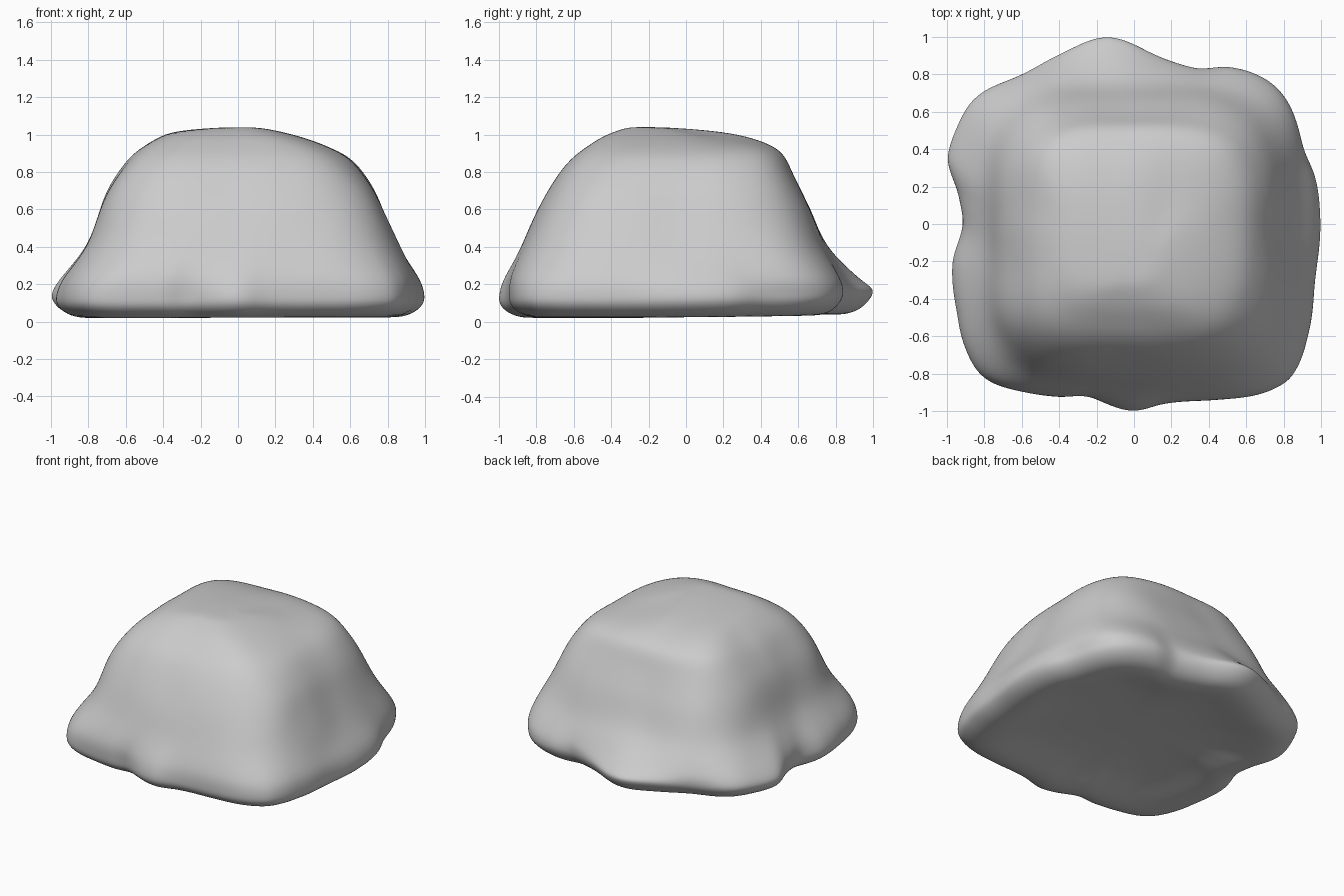
import bpy, bmesh, math
from mathutils import Vector, noise

if "Cube" in bpy.data.objects:
    bpy.data.objects.remove(bpy.data.objects["Cube"])

# Footprint of the flared foot, seen from above (x, y)
OUTLINE = [(1.0, 0), (.97, .26), (.9, .42), (.81, .67), (.7, .78), (.5, .845), (.34, .83), (.13, .9),
           (-.14, 1.005), (-.38, .92), (-.6, .8), (-.85, .68), (-.95, .52), (-1.005, .33), (-.95, .2),
           (-.915, 0), (-.975, -.2), (-.95, -.47), (-.9, -.68), (-.8, -.83), (-.58, -.9), (-.38, -.925),
           (-.27, -.91), (-.12, -.975), (0, -1.005), (.17, -.96), (.4, -.945), (.78, -.87),
           (.87, -.78), (.93, -.6), (.97, -.3)]
# Body levels: z, xmin, xmax, ymin, ymax, squareness, share of footprint
LEVELS = [(.22, -.90, .945, -.945, .83, 4.2, .62),
          (.31, -.84, .89, -.90, .78, 4, .25),
          (.40, -.795, .855, -.865, .735, 3.8, .07),
          (.50, -.765, .815, -.83, .70, 3.7, .02),
          (.60, -.74, .775, -.79, .665, 3.7, 0),
          (.70, -.70, .73, -.735, .615, 3.7, 0),
          (.80, -.635, .66, -.67, .565, 3.8, 0),
          (.88, -.575, .59, -.60, .53, 3.8, 0),
          (.935, -.51, .49, -.52, .475, 3.8, 0),
          (.985, -.43, .36, -.445, .36, 3.5, 0),
          (1.018, -.35, .23, -.37, .20, 3, 0),
          (1.038, -.15, .12, -.31, -.05, 2.5, 0)]
N = 96

polar = sorted((math.atan2(y, x) % math.tau, math.hypot(x, y)) for x, y in OUTLINE)


def foot_radius(a):
    """Smooth periodic interpolation of the footprint."""
    n = len(polar)
    i = max(k for k in range(n) if polar[k][0] <= a + 1e-9)
    a1, r1 = polar[i]
    a2, r2 = polar[(i + 1) % n]
    r0, r3 = polar[i - 1][1], polar[(i + 2) % n][1]
    t = (a - a1) / ((a2 - a1) % math.tau)
    return r1 + .5 * t * (r2 - r0 + t * (2*r0 - 5*r1 + 4*r2 - r3 + t * (3*(r1 - r2) + r3 - r0)))


def foot_ring(scale, z, tilt):
    """Ring of the foot; the rim is higher at the back than at the front."""
    pts = []
    for k in range(N):
        a = k * math.tau / N
        r = foot_radius(a) * scale
        lift = tilt * math.sin(a) - .4 * tilt * math.cos(2 * a - .5)
        pts.append(Vector((r * math.cos(a), r * math.sin(a), z + lift)))
    return pts


def body_ring(z, x0, x1, y0, y1, p, share):
    cx, cy, hx, hy = (x0 + x1) / 2, (y0 + y1) / 2, (x1 - x0) / 2, (y1 - y0) / 2
    pts = []
    for k in range(N):
        a = k * math.tau / N
        c, s = math.cos(a), math.sin(a)
        r = (abs(c) ** p + abs(s) ** p) ** (-1 / p)
        body = Vector((cx + hx * r * c, cy + hy * r * s, z))
        f = foot_radius(a)
        pts.append(body.lerp(Vector((f * c, f * s, z)), share))
    return pts


# Rings from the hollow underside, round the foot, up to the crown
rings = [foot_ring(.25, .085, 0), foot_ring(.5, .075, 0), foot_ring(.66, .05, .003),
         foot_ring(.80, .022, .008), foot_ring(.90, .032, .012), foot_ring(.965, .07, .02),
         foot_ring(.995, .11, .025), foot_ring(1.0, .15, .02)]
rings += [body_ring(*lv) for lv in LEVELS]

bm = bmesh.new()
loops = [[bm.verts.new(p) for p in ring] for ring in rings]
for lo, hi in zip(loops, loops[1:]):
    for k in range(N):
        j = (k + 1) % N
        bm.faces.new((lo[k], lo[j], hi[j], hi[k]))
for loop, z, flip in ((loops[0], .087, True), (loops[-1], 1.042, False)):
    mid = sum((v.co for v in loop), Vector()) / N
    c = bm.verts.new((mid.x, mid.y, z))
    for k in range(N):
        j = (k + 1) % N
        bm.faces.new((loop[j], loop[k], c) if flip else (loop[k], loop[j], c))

# Soft weathering of the body and a shallow dip in the top
for v in bm.verts:
    w = min(1, max(0, (v.co.z - .2) / .2))
    out = Vector((v.co.x, v.co.y, .3)).normalized()
    dip = math.exp(-((v.co.x - .22) ** 2 + (v.co.y - .2) ** 2) / .03) * (v.co.z > .9)
    v.co += out * noise.noise(v.co * 3.2) * .012 * w
    v.co.z -= .03 * dip

me = bpy.data.meshes.new("boulder")
bm.normal_update()
bm.to_mesh(me)
bm.free()
rock = bpy.data.objects.new("boulder", me)
bpy.context.collection.objects.link(rock)
for poly in me.polygons:
    poly.use_smooth = True
sub = rock.modifiers.new("Smooth", 'SUBSURF')
sub.levels = sub.render_levels = 2
